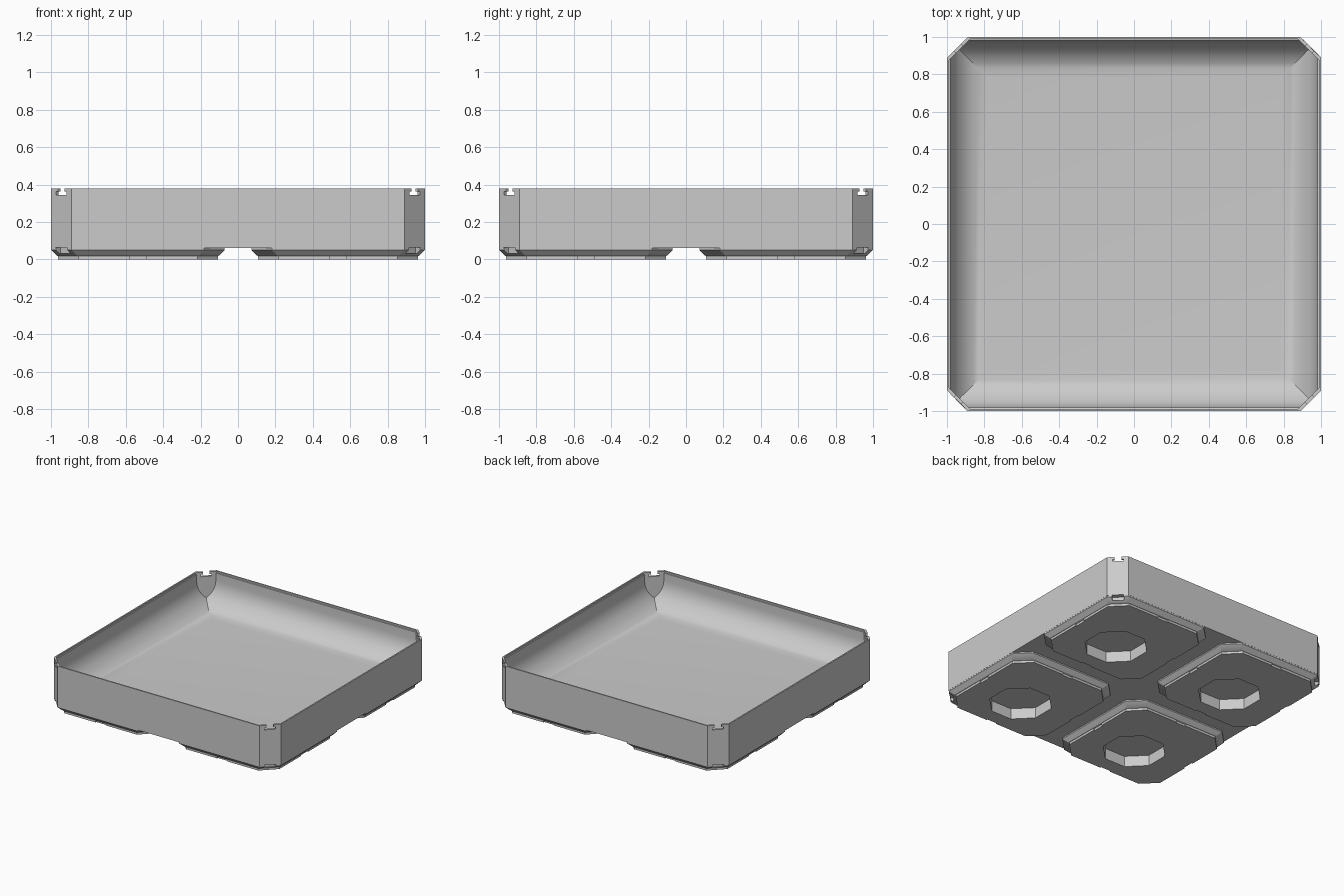
import bpy, bmesh, math
from mathutils import Matrix, Vector

if "Cube" in bpy.data.objects:
    bpy.data.objects.remove(bpy.data.objects["Cube"])

grey = bpy.data.materials.new("plain grey")
grey.diffuse_color = (0.6, 0.6, 0.6, 1)
grey.use_nodes = True
grey.node_tree.nodes["Principled BSDF"].inputs["Base Color"].default_value = grey.diffuse_color


def octagon(half, leg, cx=0, cy=0):
    """Square outline with cut corners (plain square when leg is 0)."""
    pts = []
    for sx, sy in ((1, 1), (-1, 1), (-1, -1), (1, -1)):
        a = (cx + sx * half, cy + sy * (half - leg))
        b = (cx + sx * (half - leg), cy + sy * half)
        pts += [a] if leg == 0 else ([a, b] if sx * sy > 0 else [b, a])
    return pts


def loft(name, rings):
    """Closed solid through a stack of (z, outline) rings."""
    bm = bmesh.new()
    loops = [[bm.verts.new((x, y, z)) for x, y in pts] for z, pts in rings]
    n = len(loops[0])
    for lo, hi in zip(loops, loops[1:]):
        for i in range(n):
            j = (i + 1) % n
            bm.faces.new((lo[i], lo[j], hi[j], hi[i]))
    bm.faces.new(loops[0][::-1])
    bm.faces.new(loops[-1])
    bmesh.ops.recalc_face_normals(bm, faces=bm.faces)
    mesh = bpy.data.meshes.new(name)
    bm.to_mesh(mesh)
    bm.free()
    mesh.materials.append(grey)
    ob = bpy.data.objects.new(name, mesh)
    bpy.context.collection.objects.link(ob)
    return ob


def box(name, center, size, angle=0):
    w, d, h = (s / 2 for s in size)
    ob = loft(name, [(-h, [(w, d), (-w, d), (-w, -d), (w, -d)]),
                     (h, [(w, d), (-w, d), (-w, -d), (w, -d)])])
    ob.data.transform(Matrix.Translation(center) @ Matrix.Rotation(angle, 4, 'Z'))
    return ob


def combine(target, other, operation):
    """Apply a boolean and remove the helper."""
    bpy.context.view_layer.objects.active = target
    mod = target.modifiers.new("join", 'BOOLEAN')
    mod.operation, mod.solver, mod.object = operation, 'EXACT', other
    bpy.ops.object.modifier_apply(modifier=mod.name)
    bpy.data.objects.remove(other)


# Tray shell with cut corners
tray = loft("tray", [(0.06, octagon(1, 0.11)), (0.38, octagon(1, 0.11))])

# Four stepped feet with cut corners, a tab notch on each side and a socket
P = 0.535
for sx in (1, -1):
    for sy in (1, -1):
        cx, cy = sx * P, sy * P
        profile = [(0, 0.428), (0.018, 0.428), (0.02, 0.434), (0.05, 0.464), (0.08, 0.464)]
        foot = loft("foot", [(z, octagon(h, 0.11, cx, cy)) for z, h in profile])
        for k in range(4):
            a = k * math.pi / 2
            notch = box("notch", (cx + 0.434 * math.cos(a), cy + 0.434 * math.sin(a), 0.004),
                        (0.03, 0.09, 0.028), a)
            combine(foot, notch, 'DIFFERENCE')
        combine(tray, foot, 'UNION')
        hole = octagon(0.215, 0.126, cx + 0.01, cy - 0.09)
        combine(tray, loft("socket", [(-0.05, hole), (0.085, hole)]), 'DIFFERENCE')

# Hollow with rounded floor edges, mitred corners and a thin rim step
W, R, FLOOR = 0.982, 0.2, 0.105
rings = []
for i in range(13):
    t = i / 12 * math.pi / 2
    rings.append((FLOOR + R - R * math.cos(t), octagon(W - R + R * math.sin(t), 0)))
rings += [(0.366, octagon(W, 0)), (0.368, octagon(0.989, 0)), (0.5, octagon(0.989, 0))]
cavity = loft("cavity", rings)
leg = 2 * 1.05 - 1.865
combine(cavity, loft("corner_limit", [(0, octagon(1.05, leg)), (0.45, octagon(1.05, leg))]),
        'INTERSECT')
combine(tray, cavity, 'DIFFERENCE')

# T-shaped slot at the top and small latch pocket at the bottom of each corner
for k in range(4):
    a = math.pi / 4 + k * math.pi / 2
    d = Vector((math.cos(a), math.sin(a), 0)) * 1.33
    for size, z in (((0.12, 0.05, 0.06), 0.385), ((0.12, 0.08, 0.017), 0.353),
                    ((0.06, 0.085, 0.032), 0.048)):
        combine(tray, box("slot", d + Vector((0, 0, z)), size, a), 'DIFFERENCE')

bpy.ops.object.select_all(action='DESELECT')
tray.select_set(True)
bpy.context.view_layer.objects.active = tray
bpy.ops.object.shade_smooth_by_angle(angle=math.radians(25))
